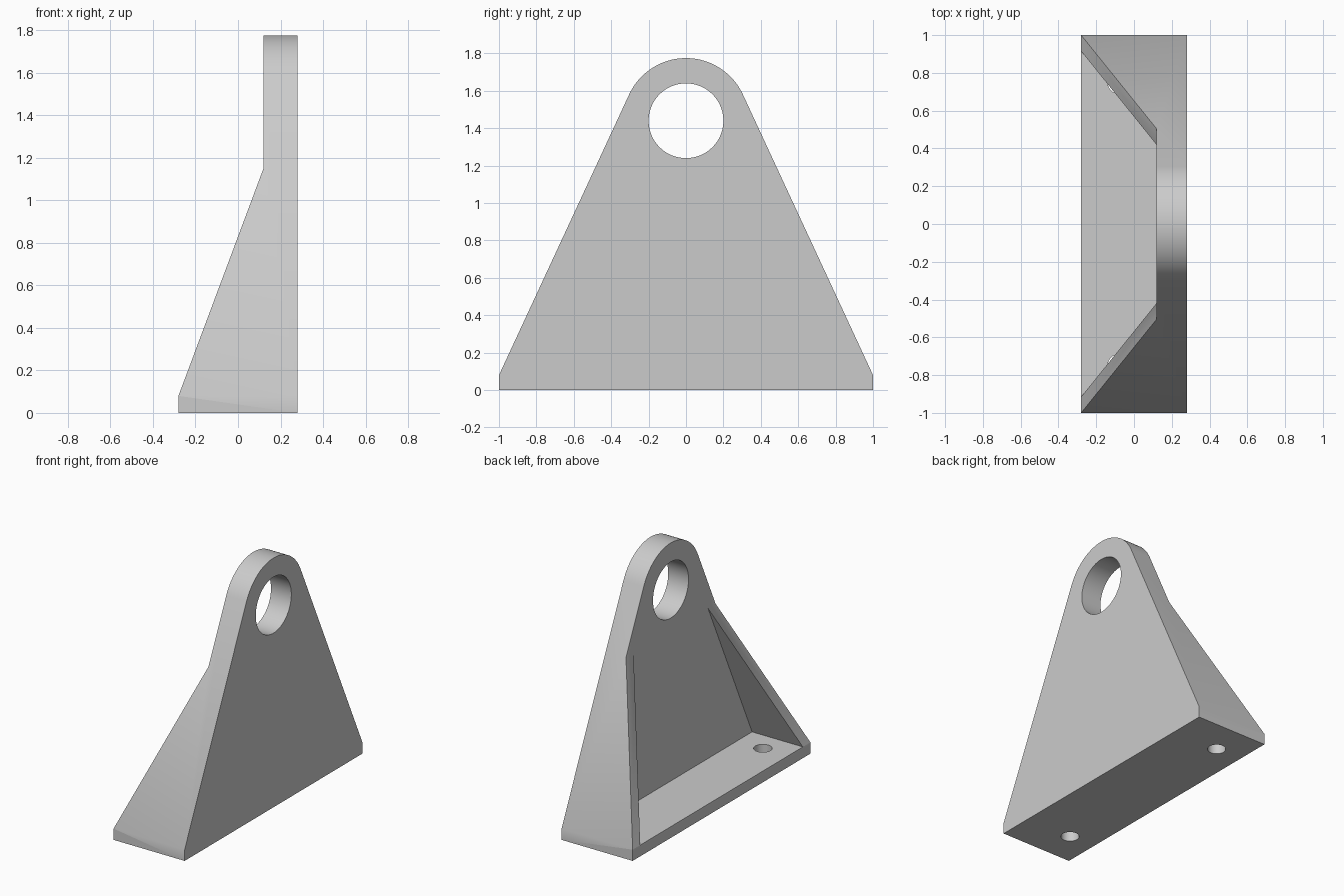
import bpy, bmesh
from math import atan2, acos, hypot, sin, cos, pi

if "Cube" in bpy.data.objects:
    bpy.data.objects.remove(bpy.data.objects["Cube"], do_unlink=True)

HALF, BASE = 1.0, 0.08            # half length and base thickness
BACK, FACE, EDGE = 0.28, 0.12, -0.28   # x of plate back, plate face, base edge
EYE_Z, EYE_R, HEAD_R = 1.44, 0.2, 0.335
SHOULDER, WALL = 1.15, 0.085      # gusset top height and gusset width

grey = bpy.data.materials.new("plain grey")
grey.use_nodes = True
colour = (0.6, 0.6, 0.6, 1)
grey.diffuse_color = colour
grey.node_tree.nodes["Principled BSDF"].inputs["Base Color"].default_value = colour


def prism(name, outline, place, start, end):
    """Extrude a 2D outline from start to end; place maps (u, v, depth) to x, y, z."""
    bm = bmesh.new()
    a, b = ([bm.verts.new(place(u, v, d)) for u, v in outline] for d in (start, end))
    bm.faces.new(a)
    bm.faces.new(b)
    n = len(outline)
    for i in range(n):
        j = (i + 1) % n
        bm.faces.new((a[i], a[j], b[j], b[i]))
    bmesh.ops.recalc_face_normals(bm, faces=bm.faces)
    mesh = bpy.data.meshes.new(name)
    bm.to_mesh(mesh)
    bm.free()
    mesh.materials.append(grey)
    obj = bpy.data.objects.new(name, mesh)
    bpy.context.collection.objects.link(obj)
    return obj


def circle(u, v, r, n=64):
    return [(u + r * cos(2 * pi * i / n), v + r * sin(2 * pi * i / n)) for i in range(n)]


def cut(target, cutter):
    cutter.hide_render = True
    mod = target.modifiers.new("cut", "BOOLEAN")
    mod.operation, mod.solver, mod.object = "DIFFERENCE", "EXACT", cutter
    bpy.context.view_layer.objects.active = target
    bpy.ops.object.modifier_apply(modifier=mod.name)
    bpy.data.objects.remove(cutter, do_unlink=True)


along_x = lambda u, v, d: (d, u, v)
along_y = lambda u, v, d: (u, d, v)
along_z = lambda u, v, d: (u, v, d)

# Outline: straight foot, sides tangent to the rounded head
rise = EYE_Z - BASE
tangent = acos(HEAD_R / hypot(HALF, rise)) - atan2(rise, HALF)
steps = 40
arc = [tangent + (pi - 2 * tangent) * i / steps for i in range(steps + 1)]
head = [(HEAD_R * cos(t), EYE_Z + HEAD_R * sin(t)) for t in arc]
outline = [(-HALF, 0), (HALF, 0), (HALF, BASE)] + head + [(-HALF, BASE)]
bracket = prism("bracket", outline, along_x, EDGE, BACK)

# Pocket between the two leaning gussets
taper = (HALF - head[0][0]) / (head[0][1] - BASE)
low, top = HALF - WALL, 1.35
high = low - taper * (top - BASE)
pocket = [(-low, BASE), (low, BASE), (high, top), (-high, top)]
cut(bracket, prism("pocket_cutter", pocket, along_x, EDGE - 0.2, FACE))

# Sloping front edge of the gussets and clear space before the plate
slope = (SHOULDER - BASE) / (FACE - EDGE)
out = EDGE - 0.2
wedge = [(out, BASE - 0.2 * slope), (FACE, SHOULDER), (FACE, 2), (out, 2)]
cut(bracket, prism("slope_cutter", wedge, along_y, -1.2, 1.2))

# Large eye and two bolt holes
cut(bracket, prism("eye_cutter", circle(0, EYE_Z, EYE_R), along_x, -0.5, 0.5))
for side in (-1, 1):
    hole = circle((EDGE + FACE) / 2, 0.75 * side, 0.06, 40)
    cut(bracket, prism("bolt_hole_cutter", hole, along_z, -0.1, BASE + 0.05))

# Smooth curves, crisp edges
bpy.ops.object.select_all(action="DESELECT")
bracket.select_set(True)
bpy.context.view_layer.objects.active = bracket
bpy.ops.object.shade_smooth_by_angle(angle=pi / 7)
